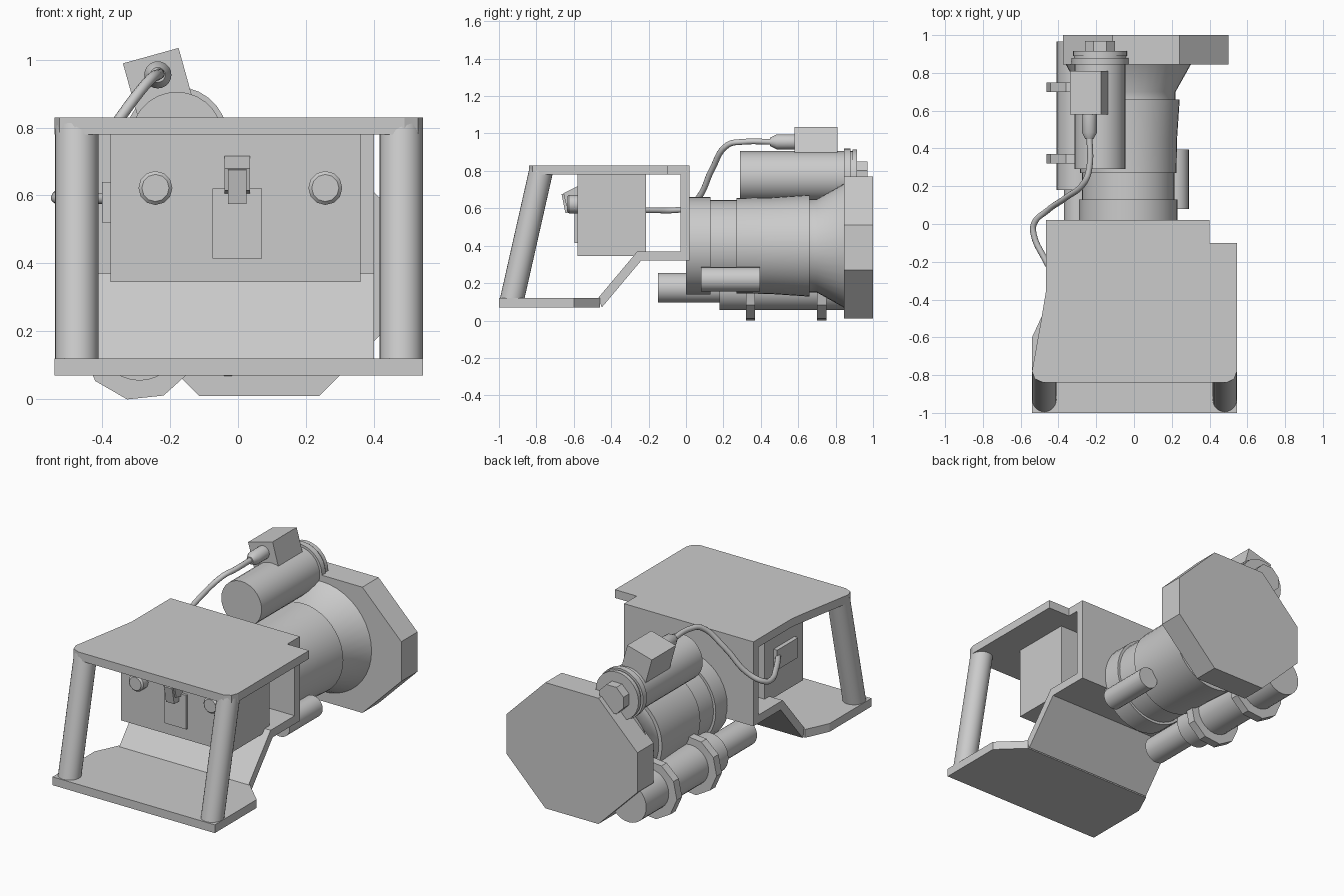
import bpy, bmesh
from math import pi, sin, cos, radians
from mathutils import Vector, Matrix

if "Cube" in bpy.data.objects:
    bpy.data.objects.remove(bpy.data.objects["Cube"])


def finish(name, bm, smooth=False):
    bmesh.ops.recalc_face_normals(bm, faces=bm.faces)
    mesh = bpy.data.meshes.new(name)
    bm.to_mesh(mesh)
    bm.free()
    ob = bpy.data.objects.new(name, mesh)
    bpy.context.collection.objects.link(ob)
    if smooth:
        bpy.ops.object.select_all(action='DESELECT')
        ob.select_set(True)
        bpy.context.view_layer.objects.active = ob
        bpy.ops.object.shade_smooth_by_angle(angle=radians(35))
    return ob


def prism(name, pts, axis, lo, hi):
    """Extrude a 2D outline along an axis (remaining axes in x, y, z order)."""
    bm = bmesh.new()

    def place(p, h):
        c = list(p)
        c.insert('xyz'.index(axis), h)
        return bm.verts.new(c)
    a = [place(p, lo) for p in pts]
    b = [place(p, hi) for p in pts]
    bm.faces.new(a)
    bm.faces.new(b)
    for i in range(len(pts)):
        j = (i + 1) % len(pts)
        bm.faces.new((a[i], a[j], b[j], b[i]))
    return finish(name, bm)


def box(name, x0, x1, y0, y1, z0, z1):
    return prism(name, [(x0, y0), (x1, y0), (x1, y1), (x0, y1)], 'z', z0, z1)


def turned(name, cx, cz, profile, segs=32, phase=0.0):
    """Turn a (y, radius) profile around an axis parallel to y, with flat caps."""
    bm = bmesh.new()
    rings = [[bm.verts.new((cx + r * cos(phase + 2 * pi * k / segs), y,
                            cz + r * sin(phase + 2 * pi * k / segs)))
              for k in range(segs)] for y, r in profile]
    bm.faces.new(rings[0])
    bm.faces.new(rings[-1])
    for a, b in zip(rings, rings[1:]):
        for k in range(segs):
            j = (k + 1) % segs
            bm.faces.new((a[k], a[j], b[j], b[k]))
    return finish(name, bm, segs > 10)


def rod(name, p, q, r, segs=24):
    p, q = Vector(p), Vector(q)
    d = q - p
    m = Matrix.Translation((p + q) / 2) @ d.to_track_quat('Z', 'Y').to_matrix().to_4x4()
    bm = bmesh.new()
    bmesh.ops.create_cone(bm, cap_ends=True, segments=segs, radius1=r, radius2=r,
                          depth=d.length, matrix=m)
    return finish(name, bm, True)


# Bent frame: top plate, back wall with sloped web, bottom plate
prism('top_plate', [(-.465, .02), (.40, .02), (.40, -.10), (.545, -.10), (.545, -.78),
                    (.53, -.82), (.49, -.84), (-.48, -.84), (-.525, -.82), (-.54, -.78),
                    (-.49, -.50), (-.465, -.35)], 'z', .78, .83)
prism('back_wall', [(.02, .78), (.02, .32), (-.24, .32), (-.45, .07), (-.47, .12),
                    (-.26, .37), (-.03, .37), (-.03, .78)], 'x', -.465, .40)
prism('bottom_plate', [(-.54, -1), (.545, -1), (.545, -.60), (.40, -.46),
                       (-.475, -.46), (-.54, -.60)], 'z', .07, .12)

# Slanted front posts
for side, x in (('left', -.475), ('right', .48)):
    rod('post_' + side, (x, -.933, .10), (x, -.775, .80), .064)

# Control box with front panel, knobs, latch and side socket plate
box('control_box', -.375, .36, -.58, -.215, .345, .785)
box('front_panel', -.075, .07, -.595, -.57, .415, .62)
box('side_plate', -.40, -.37, -.50, -.30, .52, .64)
for side, x in (('left', -.243), ('right', .257)):
    turned('knob_' + side, x, .622, [(-.635, .040), (-.625, .05), (-.57, .05)], 12)
prism('latch', [(-.57, .718), (-.585, .715), (-.655, .68), (-.64, .615), (-.57, .60)],
      'x', -.04, .035)
prism('latch_face', [(-.64, .68), (-.665, .675), (-.645, .575), (-.60, .575), (-.60, .65)],
      'x', -.03, .025)

# Main lamp body and octagonal head
turned('lamp_body', -.03, .40, [(.0, .26), (.13, .26), (.13, .245), (.27, .245), (.27, .255),
                                (.45, .258), (.66, .272), (.66, .25), (.70, .25), (.86, .34)], 40)
x0, x1, z0, z1, c = -.375, .50, .01, .77, .26
prism('lamp_head', [(x0 + c, z0), (x1 - c, z0), (x1, z0 + c), (x1, z1 - c), (x1 - c, z1),
                    (x0 + c, z1), (x0, z1 - c), (x0, z0 + c)], 'y', .845, 1.0)

# Upper tube with end rings and cap
turned('upper_tube', -.18, .77, [(.29, .135), (.85, .135)], 28)
turned('upper_ring', -.18, .77, [(.845, .15), (.88, .15), (.88, .137), (.89, .137),
                                 (.89, .143), (.915, .143)], 28)
turned('upper_cap', -.18, .77, [(.90, .087), (.97, .087)], 8, pi / 8)

# Tilted junction box on the upper tube
t = radians(15.5)
corners = [(-.085, -.085), (.085, -.085), (.085, .07), (-.085, .07)]
prism('junction_box', [(-.238 + a * cos(t) - b * sin(t), .944 + a * sin(t) + b * cos(t))
                       for a, b in corners], 'y', .58, .81)
turned('cable_plug', -.236, .955, [(.45, .022), (.485, .04), (.59, .04)], 20)

# Cable from the plug round to the control box side
path = [(-.236, .47, .955), (-.236, .30, .955), (-.26, .225, .94), (-.36, .14, .81),
        (-.46, .07, .66), (-.53, .0, .60), (-.53, -.06, .59), (-.475, -.18, .59),
        (-.43, -.26, .59), (-.385, -.33, .59)]
curve = bpy.data.curves.new('cable', 'CURVE')
curve.dimensions = '3D'
curve.bevel_depth = .016
curve.bevel_resolution = 3
curve.resolution_u = 6
curve.use_fill_caps = True
sp = curve.splines.new('BEZIER')
sp.bezier_points.add(len(path) - 1)
for bp, co in zip(sp.bezier_points, path):
    bp.co = co
    bp.handle_left_type = bp.handle_right_type = 'AUTO'
bpy.context.collection.objects.link(bpy.data.objects.new('cable', curve))

# Lower side tube with two clamp rings
turned('lower_tube', -.29, .175, [(-.15, .08), (.18, .08), (.18, .12), (.965, .12)], 28)
for name, y in (('rear', .32), ('front', .70)):
    turned('clamp_' + name, -.29, .171, [(y, .175), (y + .05, .175)], 10, radians(-102))

# Small tube on the right side of the lamp
turned('right_tube', .225, .22, [(.08, .065), (.395, .065)], 24)
